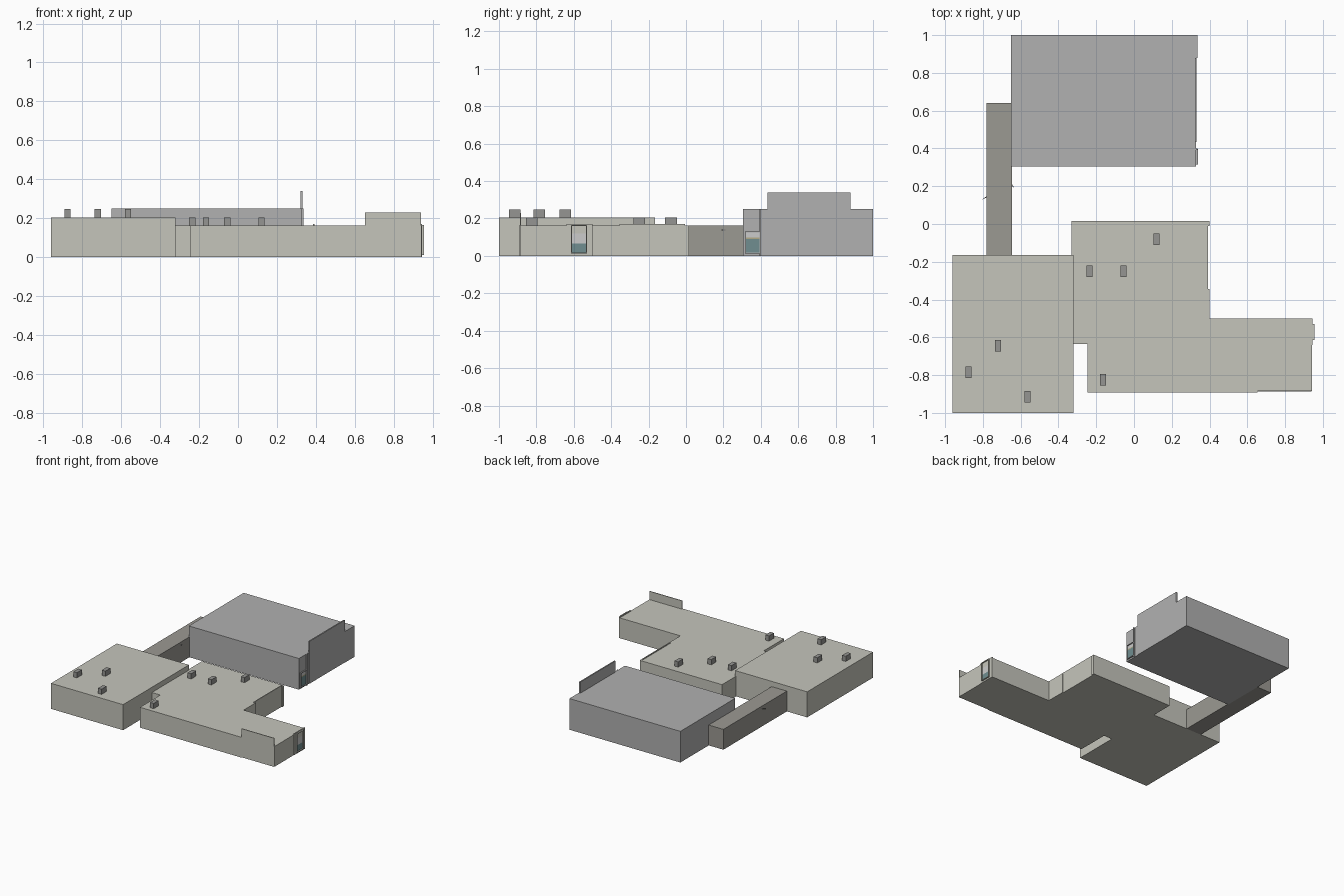
import bpy, bmesh

if "Cube" in bpy.data.objects:
    bpy.data.objects.remove(bpy.data.objects["Cube"])


def material(name, rgb):
    m = bpy.data.materials.new(name)
    m.diffuse_color = (*rgb, 1)
    m.use_nodes = True
    m.node_tree.nodes["Principled BSDF"].inputs["Base Color"].default_value = m.diffuse_color
    return m


STONE = material("pale_stone", (0.56, 0.56, 0.50))
GREY = material("store_grey", (0.44, 0.44, 0.44))
TAUPE = material("link_taupe", (0.33, 0.32, 0.29))
UNIT = material("unit_grey", (0.30, 0.30, 0.29))
TEAL = material("teal_glass", (0.16, 0.27, 0.28))
TAN = material("tan_sign", (0.45, 0.40, 0.24))
PALE = material("pale_glass", (0.55, 0.58, 0.57))


def prism(name, outline, z0, z1, mat):
    """Extrude a flat plan outline between two heights."""
    bm = bmesh.new()
    base = bm.faces.new([bm.verts.new((x, y, z0)) for x, y in outline])
    ext = bmesh.ops.extrude_face_region(bm, geom=[base])
    for v in ext["geom"]:
        if isinstance(v, bmesh.types.BMVert):
            v.co.z = z1
    bmesh.ops.recalc_face_normals(bm, faces=bm.faces)
    mesh = bpy.data.meshes.new(name)
    bm.to_mesh(mesh)
    bm.free()
    mesh.materials.append(mat)
    ob = bpy.data.objects.new(name, mesh)
    bpy.context.collection.objects.link(ob)
    return ob


def box(name, x, y, z, mat):
    return prism(name, [(x[0], y[0]), (x[1], y[0]), (x[1], y[1]), (x[0], y[1])],
                 z[0], z[1], mat)


# Main building blocks; shallow notches in the plan hold the sign walls
prism("store_hall", [(-0.65, 0.305), (0.325, 0.305), (0.325, 0.88), (0.335, 0.88),
                     (0.335, 1.0), (-0.65, 1.0)], 0, 0.25, GREY)
box("left_hall", (-0.96, -0.32), (-1.0, -0.165), (0, 0.205), STONE)
prism("middle_hall", [(-0.245, -0.893), (0.655, -0.893), (0.655, -0.885), (0.943, -0.885),
                      (0.943, -0.50), (0.40, -0.50), (0.40, -0.345), (0.39, -0.345),
                      (0.39, -0.01), (0.40, -0.01), (0.40, 0.015), (-0.33, 0.015),
                      (-0.33, -0.635), (-0.245, -0.635)], 0, 0.163, STONE)
box("link_corridor", (-0.78, -0.645), (-0.165, 0.64), (0, 0.163), TAUPE)

# Raised sign walls
box("store_sign_wall", (0.322, 0.332), (0.435, 0.88), (0, 0.34), GREY)
box("street_sign_wall", (0.653, 0.94), (-0.888, -0.882), (0, 0.23), STONE)
box("courtyard_parapet", (0.386, 0.393), (-0.355, -0.005), (0, 0.17), STONE)
box("end_parapet", (0.938, 0.946), (-0.64, -0.50), (0, 0.17), STONE)
box("store_entry_wall", (0.322, 0.328), (0.305, 0.435), (0, 0.25), GREY)


def entrance(name, x, y0, y1, depth, top, bands, mat):
    """Projecting door frame with stacked glass bands."""
    t = 0.005
    for side, a in (("near", y0), ("far", y1 - t)):
        box(f"{name}_{side}_jamb", (x, x + depth), (a, a + t), (0.012, top), mat)
    box(name + "_canopy", (x, x + depth), (y0, y1), (top - t, top), mat)
    box(name + "_sill", (x, x + depth), (y0, y1), (0.012, 0.017), mat)
    z = 0.017
    for i, (end, m) in enumerate(bands):
        box(f"{name}_pane_{i}", (x, x + 0.003), (y0 + t, y1 - t), (z, end), m)
        z = end


entrance("end_entrance", 0.944, -0.615, -0.53, 0.012, 0.165,
         [(0.065, TEAL), (0.12, PALE), (0.16, STONE)], STONE)
entrance("store_entrance", 0.328, 0.315, 0.397, 0.01, 0.13,
         [(0.09, TEAL), (0.098, TAN), (0.125, PALE)], GREY)
box("store_entry_pier", (0.325, 0.337), (0.392, 0.40), (0, 0.25), GREY)

# Small lamps on the corridor walls
prism("corridor_lamp_left", [(-0.78, 0.14), (-0.803, 0.13), (-0.78, 0.148)], 0.137, 0.141, UNIT)
prism("corridor_lamp_right", [(-0.645, 0.20), (-0.633, 0.19), (-0.645, 0.21)], 0.137, 0.141, UNIT)

# Rooftop air units
units = [(0.12, -0.08, 0.163), (-0.235, -0.25, 0.163), (-0.055, -0.25, 0.163),
         (-0.165, -0.825, 0.163), (-0.72, -0.645, 0.205), (-0.875, -0.785, 0.205),
         (-0.565, -0.915, 0.205)]
for i, (x, y, z) in enumerate(units):
    box(f"roof_unit_{i}", (x - 0.016, x + 0.016), (y - 0.031, y + 0.031), (z, z + 0.042), UNIT)
